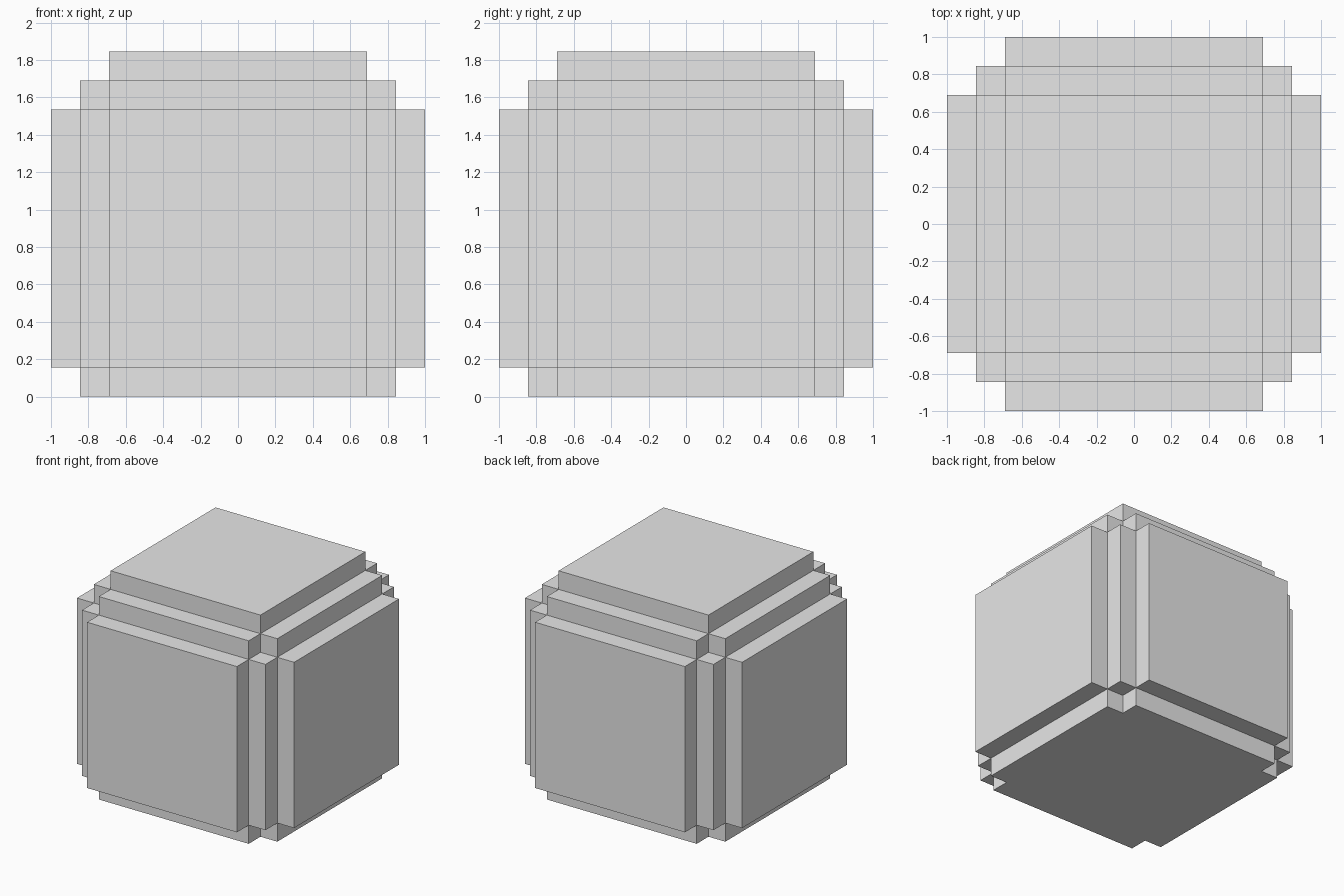
import bpy, bmesh
from itertools import product
from mathutils import Vector

default = bpy.data.objects.get("Cube")
if default:
    bpy.data.objects.remove(default, do_unlink=True)

# Single grey material
grey = bpy.data.materials.new("light_grey")
grey.use_nodes = True
colour = (0.8, 0.8, 0.8, 1)
grey.diffuse_color = colour
grey.node_tree.nodes["Principled BSDF"].inputs["Base Color"].default_value = colour

# Step planes shared by all three axes, and how far out each layer lies
STEPS = [-1, -0.845, -0.69, 0.69, 0.845, 1]
LEVEL = [2, 1, 0, 1, 2]
LIFT = 0.845


def filled(cell):
    """A layer cell is solid up to two steps out; the bottom has no outer slab."""
    if any(i < 0 or i >= len(LEVEL) for i in cell) or cell[2] == 0:
        return False
    return sum(LEVEL[i] for i in cell) <= 2


def add_side(bm, cell, axis, side):
    """Add the face of a cell that looks along the axis, outwards."""
    u, v = (axis + 1) % 3, (axis + 2) % 3
    corners = []
    for du, dv in ((0, 0), (1, 0), (1, 1), (0, 1)):
        p = Vector()
        p[axis] = STEPS[cell[axis] + side]
        p[u] = STEPS[cell[u] + du]
        p[v] = STEPS[cell[v] + dv]
        p.z += LIFT
        corners.append(bm.verts.new(p))
    bm.faces.new(corners if side else corners[::-1])


# Stepped block: keep only the outer skin, then merge flat neighbours
bm = bmesh.new()
for cell in product(range(len(LEVEL)), repeat=3):
    if not filled(cell):
        continue
    for axis, side in product(range(3), (0, 1)):
        beyond = list(cell)
        beyond[axis] += 1 if side else -1
        if not filled(beyond):
            add_side(bm, cell, axis, side)
bmesh.ops.remove_doubles(bm, verts=bm.verts[:], dist=0.001)
bmesh.ops.dissolve_limit(bm, angle_limit=0.01, verts=bm.verts[:], edges=bm.edges[:])

mesh = bpy.data.meshes.new("stepped_block")
bm.to_mesh(mesh)
bm.free()
mesh.materials.append(grey)
block = bpy.data.objects.new("stepped_block", mesh)
bpy.context.collection.objects.link(block)
